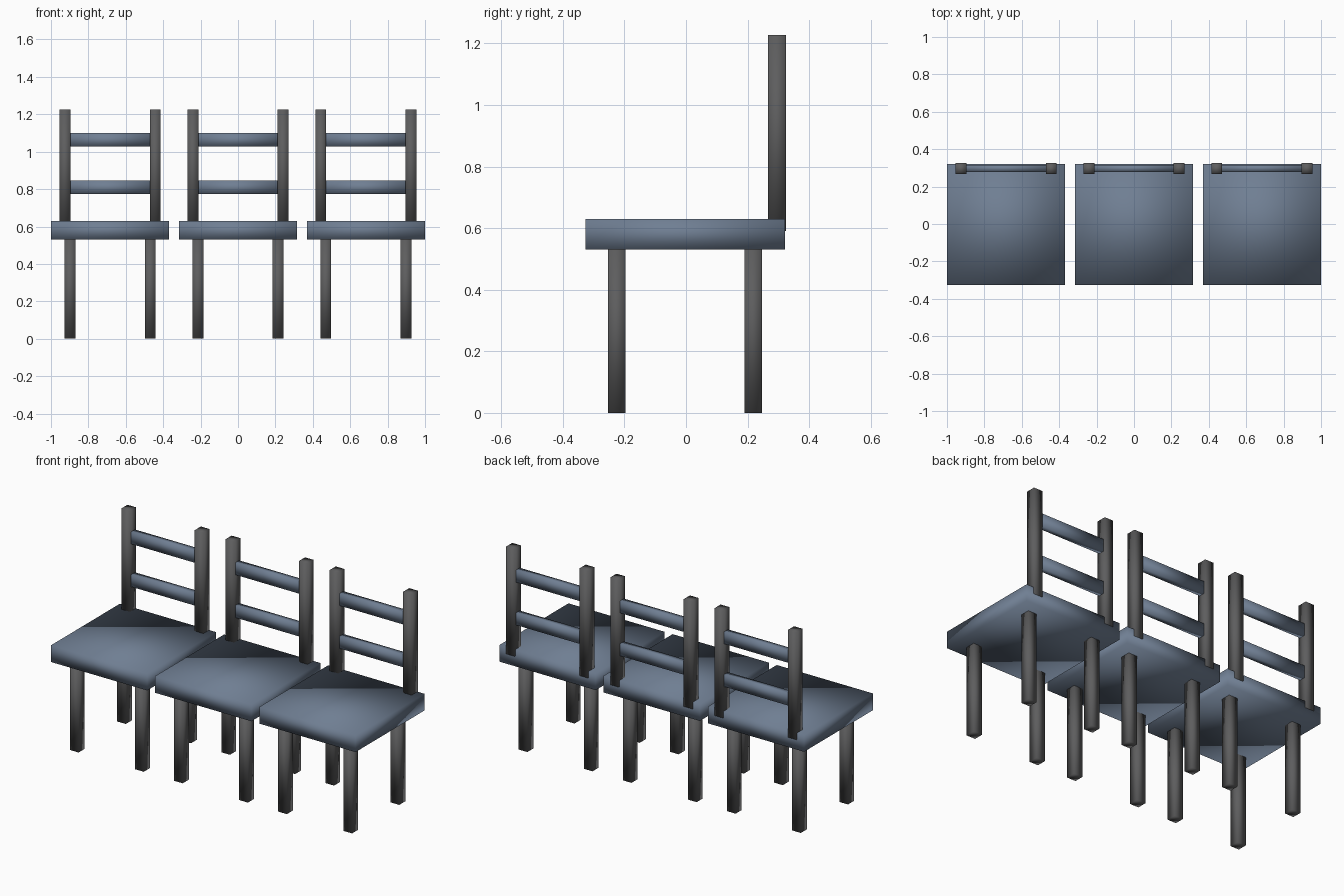
import bpy

if "Cube" in bpy.data.objects:
    bpy.data.objects.remove(bpy.data.objects["Cube"])


def material(name, color):
    m = bpy.data.materials.new(name)
    m.diffuse_color = (*color, 1)
    m.use_nodes = True
    m.node_tree.nodes["Principled BSDF"].inputs["Base Color"].default_value = m.diffuse_color
    return m


BLUE = material("blue_paint", (0.16, 0.21, 0.29))
DARK = material("dark_metal", (0.11, 0.11, 0.112))


def box(name, x, y, z, mat):
    """Smooth-shaded box; x, y, z are (low, high) pairs."""
    spans = (x, y, z)
    bpy.ops.mesh.primitive_cube_add(size=1, location=[(a + b) / 2 for a, b in spans])
    ob = bpy.context.object
    ob.name = name
    ob.scale = [b - a for a, b in spans]
    bpy.ops.object.transform_apply(location=False, rotation=False, scale=True)
    ob.data.materials.append(mat)
    bpy.ops.object.shade_smooth()
    return ob


def around(c, half):
    return (c - half, c + half)


T = 0.0285   # half thickness of legs and posts

for cx in (-0.684, 0, 0.684):
    # Seat slab
    box("seat", around(cx, 0.316), (-0.326, 0.321), (0.53, 0.629), BLUE)

    for side in (-1, 1):
        # Legs under the seat
        for name, y in (("front_leg", -0.225), ("back_leg", 0.218)):
            box(name, around(cx + side * 0.214, T), around(y, T), (0, 0.53), DARK)
        # Back post, let into the rear edge of the seat
        box("back_post", around(cx + side * 0.241, T), (0.267, 0.325), (0.59, 1.227), DARK)

    # Back rails between the posts
    for name, z in (("lower_rail", 0.809), ("upper_rail", 1.063)):
        box(name, around(cx, 0.214), (0.279, 0.315), around(z, 0.036), BLUE)
